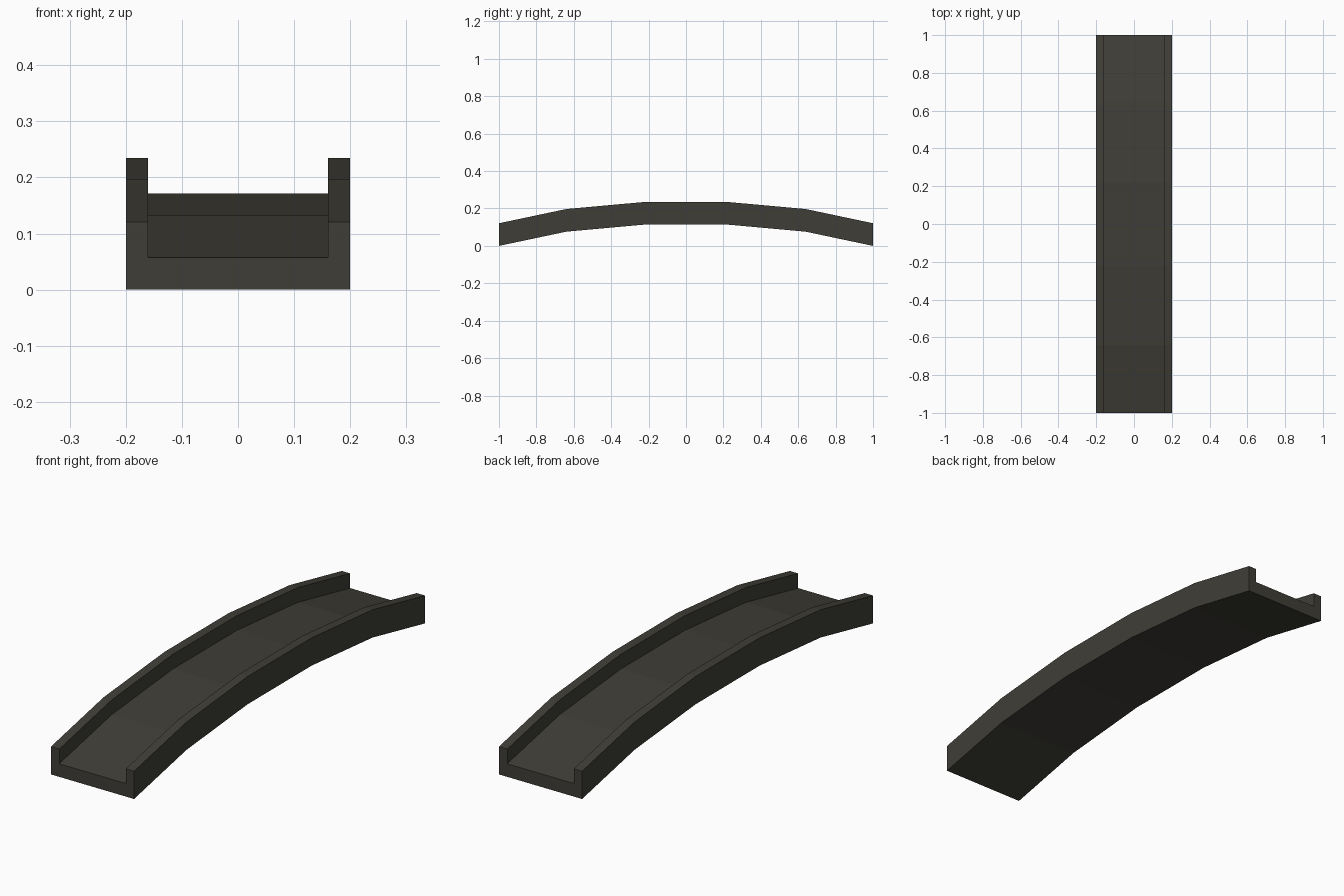
import bpy
import bmesh

if "Cube" in bpy.data.objects:
    bpy.data.objects.remove(bpy.data.objects["Cube"])

# Single dark olive-grey material
mat = bpy.data.materials.new("dark olive grey")
mat.diffuse_color = (0.05, 0.048, 0.038, 1.0)
mat.use_nodes = True
mat.node_tree.nodes["Principled BSDF"].inputs["Base Color"].default_value = mat.diffuse_color

# U-shaped channel section (x, z above the underside)
W, INNER, DECK, WALL = 0.20, 0.16, 0.057, 0.121
section = [(-W, 0), (W, 0), (W, WALL), (INNER, WALL),
           (INNER, DECK), (-INNER, DECK), (-INNER, WALL), (-W, WALL)]

# Arched path: half of it, then mirrored (y, z of the underside)
half = [(1.0, 0.0), (0.64, 0.076), (0.22, 0.114)]
path = [(-y, z) for y, z in half] + half[::-1]

# Sweep the section along the arch, keeping the ends vertical
bm = bmesh.new()
rings = [[bm.verts.new((x, y, z + h)) for x, h in section] for y, z in path]
n = len(section)
for a, b in zip(rings, rings[1:]):
    for i in range(n):
        j = (i + 1) % n
        bm.faces.new((a[i], a[j], b[j], b[i]))

# End caps, split into floor slab and two walls
for ring in (rings[0], rings[-1]):
    bm.faces.new([ring[i] for i in (0, 1, 4, 5)])
    bm.faces.new([ring[i] for i in (1, 2, 3, 4)])
    bm.faces.new([ring[i] for i in (0, 5, 6, 7)])
bmesh.ops.recalc_face_normals(bm, faces=bm.faces)

mesh = bpy.data.meshes.new("arched_bridge")
bm.to_mesh(mesh)
bm.free()
mesh.materials.append(mat)
bridge = bpy.data.objects.new("arched_bridge", mesh)
bpy.context.collection.objects.link(bridge)
